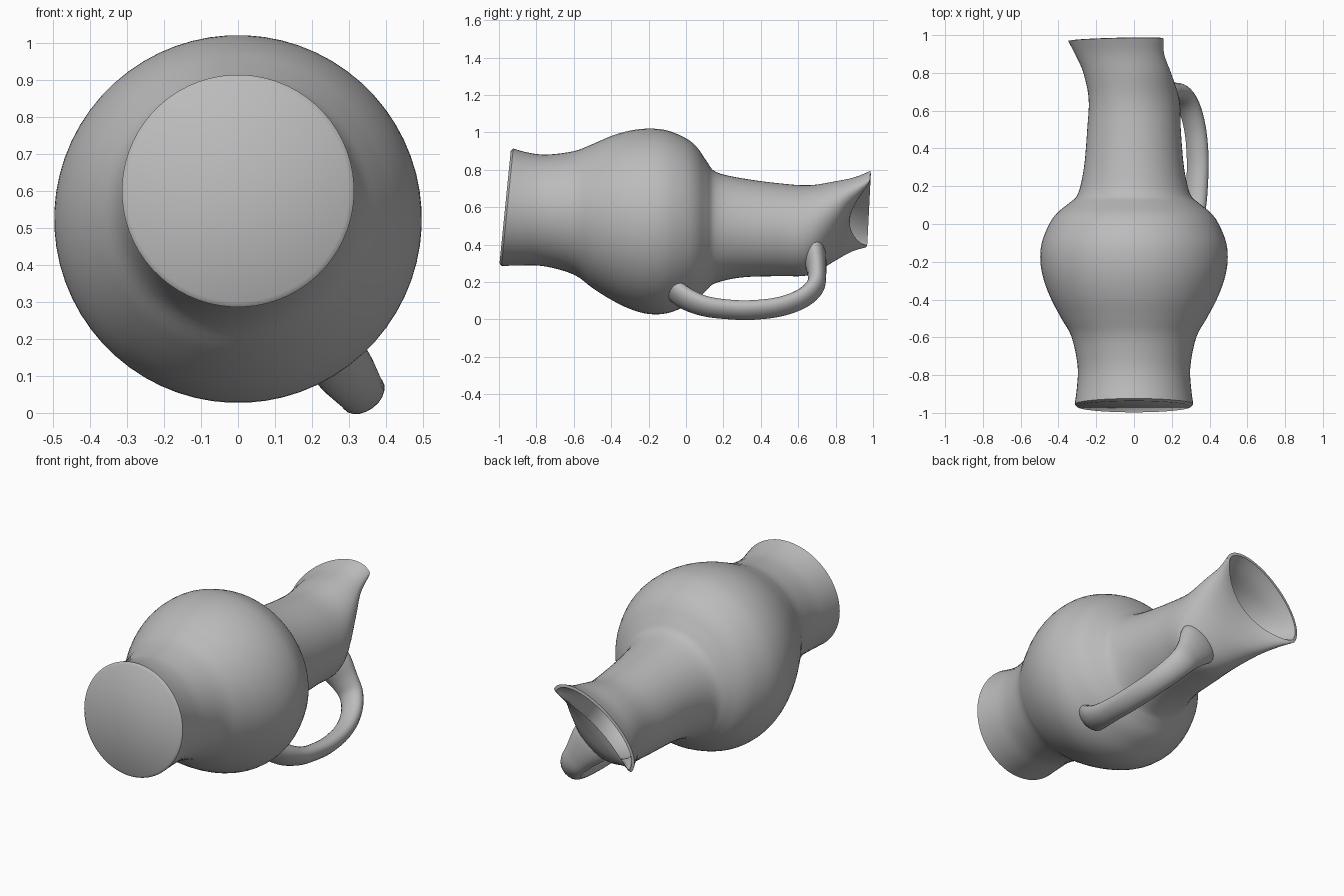
import bpy, bmesh, math
from mathutils import Vector

if "Cube" in bpy.data.objects:
    bpy.data.objects.remove(bpy.data.objects["Cube"])

# Directions in the x/z plane: ACROSS the pinched mouth, and OUT towards the handle
ACROSS = Vector((0.80, 0, 0.60))
OUT = Vector((0.60, 0, -0.80))
SIDES = 64

clay = bpy.data.materials.new("grey clay")
clay.diffuse_color = (0.5, 0.5, 0.5, 1)
clay.use_nodes = True
clay.node_tree.nodes["Principled BSDF"].inputs["Base Color"].default_value = clay.diffuse_color


def smooth_rows(rows, steps):
    """Catmull-Rom interpolation through rows of numbers."""
    result = []
    for i in range(len(rows) - 1):
        p0, p1 = rows[max(i - 1, 0)], rows[i]
        p2, p3 = rows[i + 1], rows[min(i + 2, len(rows) - 1)]
        for s in range(steps):
            t = s / steps
            result.append([0.5 * (2 * b + (c - a) * t + (2 * a - 5 * b + 4 * c - d) * t * t
                           + (3 * b - a - 3 * c + d) * t ** 3)
                           for a, b, c, d in zip(p0, p1, p2, p3)])
    result.append(list(rows[-1]))
    return result


def loft(name, rings):
    """Skin a list of rings and cap both ends."""
    bm = bmesh.new()
    loops = [[bm.verts.new(p) for p in ring] for ring in rings]
    for a, b in zip(loops, loops[1:]):
        n = len(a)
        for i in range(n):
            bm.faces.new((a[i], a[(i + 1) % n], b[(i + 1) % n], b[i]))
    bm.faces.new(loops[0])
    bm.faces.new(loops[-1])
    bmesh.ops.recalc_face_normals(bm, faces=bm.faces)
    mesh = bpy.data.meshes.new(name)
    bm.to_mesh(mesh)
    bm.free()
    mesh.materials.append(clay)
    obj = bpy.data.objects.new(name, mesh)
    bpy.context.collection.objects.link(obj)
    bpy.context.view_layer.objects.active = obj
    obj.select_set(True)
    bpy.ops.object.shade_smooth_by_angle(angle=math.radians(45))
    obj.select_set(False)
    return obj


def section(row):
    """One ring: y, centre x, centre z, half width, far depth, handle-side depth, tilt, dip."""
    y, cx, cz, width, far, near, tilt, dip = row
    ring = []
    for i in range(SIDES):
        a = 2 * math.pi * i / SIDES
        c, s = math.cos(a), math.sin(a)
        p = Vector((cx, y, cz)) + ACROSS * (width * c) + OUT * ((near if s > 0 else far) * s)
        p.y += tilt * (p.z - cz) - dip * max(s, 0) ** 2
        ring.append(p)
    return ring


def round_row(y, cz, r, tilt=0):
    return (y, 0, cz, r, r, r, tilt, 0)


# Vessel: foot, belly, neck and the flared, pinched mouth
outside = [
    round_row(-0.955, 0.600, 0.314, 0.10), round_row(-0.86, 0.590, 0.302, 0.06),
    round_row(-0.75, 0.583, 0.299, 0.02), round_row(-0.60, 0.570, 0.330),
    round_row(-0.50, 0.553, 0.385), round_row(-0.40, 0.543, 0.438),
    round_row(-0.30, 0.533, 0.477), round_row(-0.20, 0.525, 0.496),
    round_row(-0.10, 0.522, 0.489), round_row(0.00, 0.520, 0.449),
    round_row(0.06, 0.513, 0.406), round_row(0.11, 0.502, 0.345),
    round_row(0.16, 0.492, 0.297), round_row(0.30, 0.490, 0.265),
    round_row(0.50, 0.480, 0.248), round_row(0.66, 0.478, 0.240),
    (0.80, -0.03, 0.515, 0.255, 0.205, 0.165, 0.0, 0.01),
    (0.90, -0.07, 0.550, 0.275, 0.165, 0.11, 0.02, 0.05),
    (0.975, -0.09, 0.575, 0.302, 0.155, 0.075, 0.05, 0.10),
]
# Hollow of the mouth, going back down the neck
inside = [
    (0.978, -0.09, 0.575, 0.285, 0.138, 0.058, 0.05, 0.10),
    (0.90, -0.07, 0.550, 0.25, 0.140, 0.085, 0.02, 0.05),
    (0.80, -0.03, 0.515, 0.22, 0.175, 0.135, 0.0, 0.01),
    round_row(0.66, 0.478, 0.200), round_row(0.50, 0.480, 0.190),
    round_row(0.42, 0.480, 0.12),
]
foot = [round_row(-0.967, 0.600, 0.300, 0.10)]
rows = foot + smooth_rows(outside, 4) + smooth_rows(inside, 4)
loft("jug_vessel", [section(r) for r in rows])

# Handle: strap swept in the plane of y and OUT; rows are y, reach, half width, half thickness
path = smooth_rows([
    (-0.08, 0.41, 0.085, 0.05), (0.00, 0.485, 0.08, 0.05), (0.10, 0.535, 0.07, 0.046),
    (0.22, 0.557, 0.065, 0.045), (0.35, 0.562, 0.065, 0.045), (0.50, 0.540, 0.065, 0.045),
    (0.62, 0.485, 0.068, 0.046), (0.69, 0.405, 0.075, 0.048), (0.70, 0.32, 0.09, 0.05),
    (0.69, 0.22, 0.12, 0.06), (0.68, 0.16, 0.12, 0.06)], 5)
rings = []
for i, (y, reach, width, thick) in enumerate(path):
    before, after = path[max(i - 1, 0)], path[min(i + 1, len(path) - 1)]
    along = Vector((0, after[0] - before[0], 0)) + OUT * (after[1] - before[1])
    normal = ACROSS.cross(along).normalized()
    centre = Vector((0, y, 0.50)) + OUT * reach
    rings.append([centre + ACROSS * (width * math.cos(a)) + normal * (thick * math.sin(a))
                  for a in (2 * math.pi * k / 20 for k in range(20))])
loft("handle", rings)
